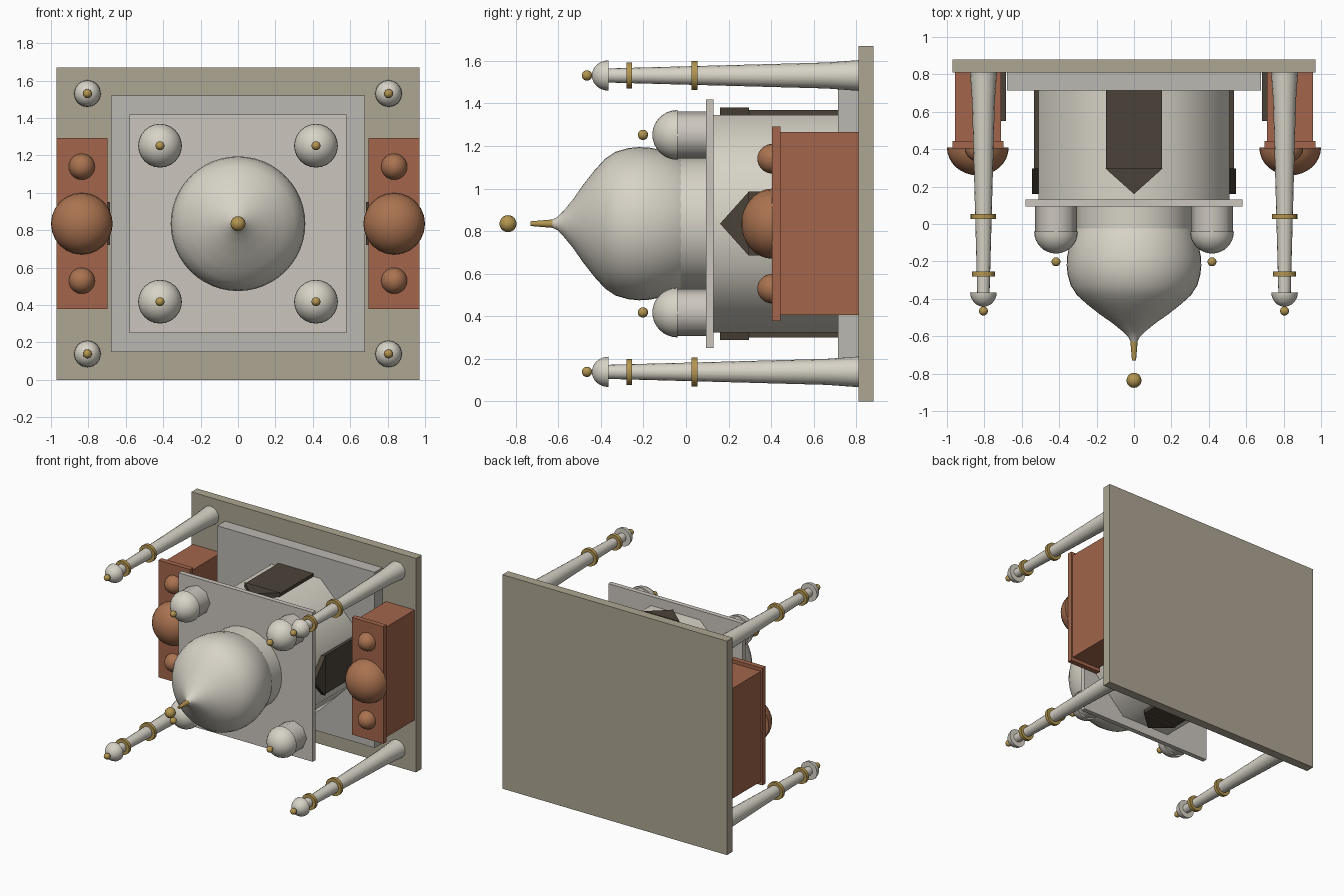
import bpy, bmesh
from math import pi, sin, cos, radians
from mathutils import Matrix

if "Cube" in bpy.data.objects:
    bpy.data.objects.remove(bpy.data.objects["Cube"])

# The building is modelled upright (height h), then laid on its back facing -y
LAY = Matrix.Translation((0, 0.88, 0.835)) @ Matrix.Rotation(pi / 2, 4, 'X')


def mat(name, r, g, b):
    m = bpy.data.materials.new(name)
    m.diffuse_color = (r, g, b, 1)
    m.use_nodes = True
    m.node_tree.nodes["Principled BSDF"].inputs["Base Color"].default_value = m.diffuse_color
    return m


STONE = mat("stone", 0.42, 0.38, 0.29)
GREY = mat("grey_marble", 0.50, 0.48, 0.45)
PALE = mat("pale_marble", 0.60, 0.56, 0.51)
MARBLE = mat("marble", 0.68, 0.65, 0.57)
DARK = mat("dark_recess", 0.07, 0.055, 0.04)
RED = mat("red_sandstone", 0.36, 0.13, 0.07)
DOME_RED = mat("red_dome", 0.40, 0.17, 0.08)
GOLD = mat("gold", 0.45, 0.30, 0.08)


def finish(name, bm, m, smooth=None):
    bmesh.ops.recalc_face_normals(bm, faces=bm.faces[:])
    bm.transform(LAY)
    me = bpy.data.meshes.new(name)
    bm.to_mesh(me)
    bm.free()
    me.materials.append(m)
    ob = bpy.data.objects.new(name, me)
    bpy.context.collection.objects.link(ob)
    if smooth:
        bpy.ops.object.select_all(action='DESELECT')
        ob.select_set(True)
        bpy.context.view_layer.objects.active = ob
        bpy.ops.object.shade_smooth_by_angle(angle=radians(smooth))
    return ob


def box(name, x0, x1, y0, y1, h0, h1, m):
    bm = bmesh.new()
    bmesh.ops.create_cube(bm, size=1)
    bm.transform(Matrix.Translation(((x0 + x1) / 2, (y0 + y1) / 2, (h0 + h1) / 2))
                 @ Matrix.Diagonal((x1 - x0, y1 - y0, h1 - h0, 1)))
    return finish(name, bm, m)


def lathe(name, x, y, profile, m, sides=32, turn=0.0, smooth=40):
    """Revolve (radius, height) points about a vertical axis at x, y; cap the ends."""
    bm = bmesh.new()
    rings = []
    for r, h in profile:
        if r < 1e-5:
            rings.append([bm.verts.new((x, y, h))])
        else:
            rings.append([bm.verts.new((x + r * cos(turn + 2 * pi * i / sides),
                                        y + r * sin(turn + 2 * pi * i / sides), h))
                          for i in range(sides)])
    for a, b in zip(rings, rings[1:]):
        for i in range(sides):
            j = (i + 1) % sides
            if len(b) == 1:
                bm.faces.new((a[i], a[j], b[0]))
            else:
                bm.faces.new((a[i], a[j], b[j], b[i]))
    for ring in (rings[0], rings[-1]):
        if len(ring) > 2:
            bm.faces.new(ring)
    return finish(name, bm, m, smooth)


def half_dome(name, x, y, h, r, rise, m, sides=24):
    pts = [(r * cos(i * pi / 16), h + rise * sin(i * pi / 16)) for i in range(8)]
    return lathe(name, x, y, pts + [(0, h + rise)], m, sides)


def ball(name, x, y, h, r):
    bm = bmesh.new()
    bmesh.ops.create_uvsphere(bm, u_segments=16, v_segments=10, radius=r,
                              matrix=Matrix.Translation((x, y, h)))
    return finish(name, bm, GOLD, 40)


def prism(name, pts, depth0, depth1, turn, m):
    """Extrude an (across, height) outline outward, turned to one side of the hall."""
    bm = bmesh.new()
    f = bm.faces.new([bm.verts.new((depth0, a, h)) for a, h in pts])
    ext = bmesh.ops.extrude_face_region(bm, geom=[f], use_keep_orig=True)
    bmesh.ops.translate(bm, vec=(depth1 - depth0, 0, 0),
                        verts=[v for v in ext["geom"] if isinstance(v, bmesh.types.BMVert)])
    bm.transform(Matrix.Rotation(turn, 4, 'Z'))
    return finish(name, bm, m)


# Platform, plinth, octagonal hall and roof slab
box("platform", -0.97, 0.97, -0.835, 0.835, 0, 0.07, STONE)
box("plinth", -0.68, 0.68, -0.685, 0.685, 0.07, 0.165, GREY)
lathe("octagonal_hall", 0, 0, [(0.553, 0.165), (0.553, 0.75)], MARBLE, 8, pi / 8, 60)
box("roof_slab", -0.58, 0.58, -0.583, 0.583, 0.75, 0.787, PALE)

# Pointed arch recess on each of the four main sides
for k in range(4):
    a = k * pi / 2
    prism("arch_panel", [(-0.15, 0.165), (0.15, 0.165), (0.15, 0.585), (-0.15, 0.585)],
          0.49, 0.535, a, DARK)
    prism("arch_point", [(-0.153, 0.583), (0.153, 0.583), (0, 0.72)], 0.5, 0.546, a, DARK)

# Drum, onion dome and finial
lathe("drum", 0, 0, [(0.312, 0.787), (0.312, 0.905)], MARBLE)
lathe("onion_dome", 0, 0, [(0.31, 0.902), (0.325, 0.93), (0.344, 0.99), (0.357, 1.05),
                           (0.36, 1.10), (0.355, 1.15), (0.338, 1.21), (0.305, 1.26),
                           (0.25, 1.31), (0.18, 1.365), (0.115, 1.41), (0.06, 1.455),
                           (0.03, 1.485), (0.018, 1.51), (0, 1.515)], MARBLE, 48)
lathe("finial_spike", 0, 0, [(0.021, 1.49), (0.011, 1.61)], GOLD, 16)
ball("finial_ball", 0, 0, 1.716, 0.04)

for sx in (-1, 1):
    for sy in (-1, 1):
        # Corner kiosks on the roof
        x, y = 0.417 * sx, 0.417 * sy
        lathe("kiosk_body", x, y, [(0.111, 0.787), (0.111, 0.925)], PALE, 8, 0, 60)
        half_dome("kiosk_dome", x, y, 0.92, 0.117, 0.118, MARBLE)
        ball("kiosk_ball", x, y, 1.082, 0.024)

        # Corner towers
        x, y = 0.805 * sx, 0.696 * sy
        lathe("tower_shaft", x, y, [(0.072, 0.07), (0.061, 0.22), (0.033, 1.25)], MARBLE, 16)
        for h, r in ((0.84, 0.068), (1.147, 0.061)):
            lathe("tower_ring", x, y, [(r, h - 0.013), (r, h + 0.013)], GOLD, 16)
        half_dome("tower_cap", x, y, 1.245, 0.071, 0.077, MARBLE, 16)
        ball("tower_ball", x, y, 1.345, 0.024)

    # Red side buildings with three domes and an inner doorway
    c = 0.835 * sx
    box("side_building", c - 0.123, c + 0.123, -0.43, 0.43, 0.07, 0.45, RED)
    box("side_parapet", c - 0.136, c + 0.136, -0.457, 0.457, 0.435, 0.475, RED)
    half_dome("side_main_dome", c, 0, 0.472, 0.165, 0.148, DOME_RED)
    for sy in (-1, 1):
        half_dome("side_small_dome", c, 0.305 * sy, 0.472, 0.07, 0.073, DOME_RED)
    d = 0.7 * sx
    box("side_doorway", d - 0.016, d + 0.016, -0.115, 0.115, 0.07, 0.33, DARK)
